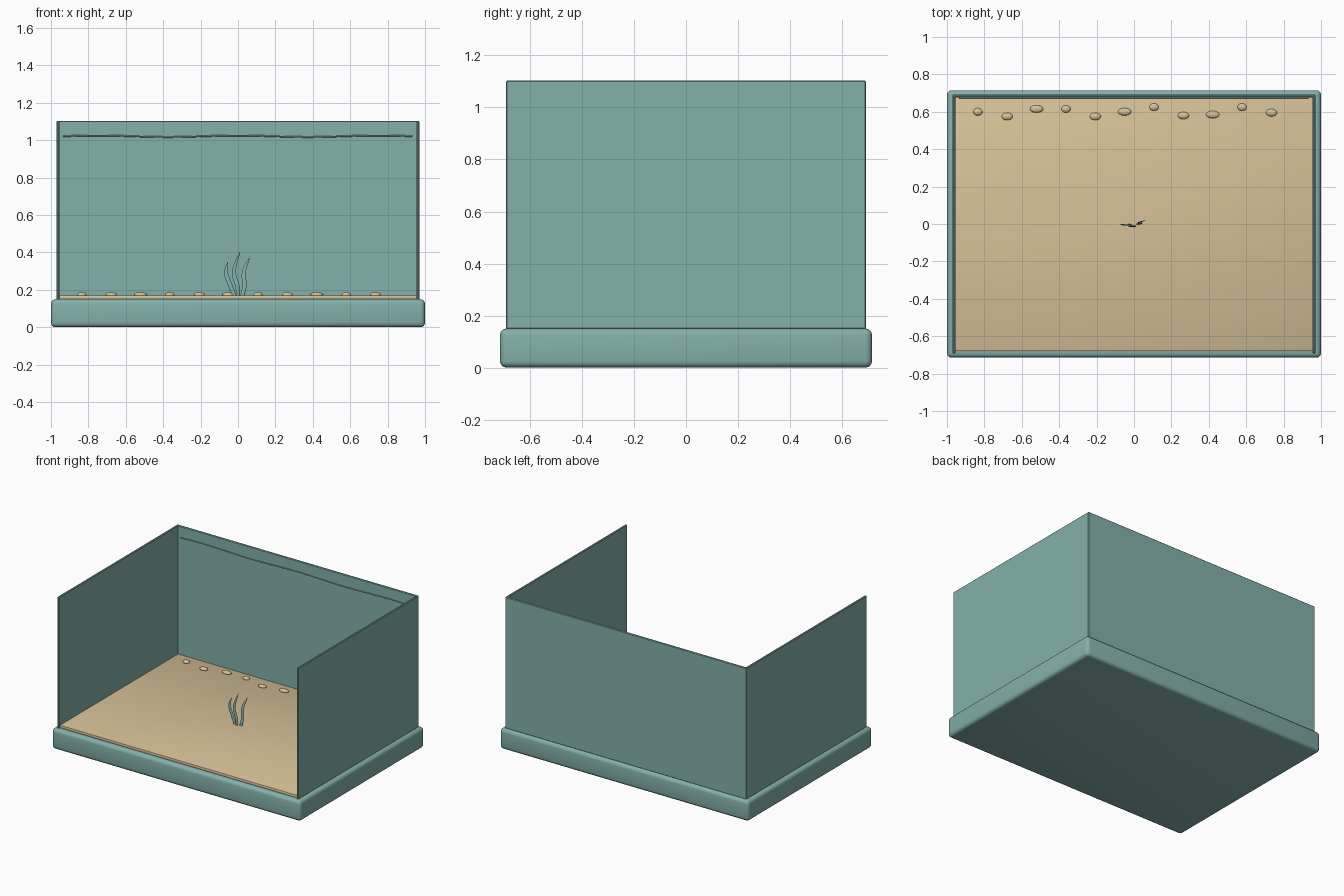
import bpy, bmesh, math
from mathutils import Vector

if "Cube" in bpy.data.objects:
    bpy.data.objects.remove(bpy.data.objects["Cube"])


def material(name, srgb):
    lin = [((c / 255 + 0.055) / 1.055) ** 2.4 for c in srgb]
    m = bpy.data.materials.new(name)
    m.diffuse_color = (*lin, 1)
    m.use_nodes = True
    m.node_tree.nodes["Principled BSDF"].inputs["Base Color"].default_value = m.diffuse_color
    return m


teal = material("teal", (132, 176, 170))
sand = material("sand", (215, 193, 152))


def make(name, bm, mat):
    me = bpy.data.meshes.new(name)
    bmesh.ops.recalc_face_normals(bm, faces=bm.faces)
    bm.to_mesh(me)
    bm.free()
    me.materials.append(mat)
    ob = bpy.data.objects.new(name, me)
    bpy.context.collection.objects.link(ob)
    bpy.ops.object.select_all(action='DESELECT')
    ob.select_set(True)
    bpy.context.view_layer.objects.active = ob
    bpy.ops.object.shade_smooth_by_angle(angle=math.radians(35))
    return ob


def box(name, lo, hi, mat, bevel, segments=1):
    bm = bmesh.new()
    bmesh.ops.create_cube(bm, size=1)
    for v in bm.verts:
        v.co = Vector([hi[i] if v.co[i] > 0 else lo[i] for i in range(3)])
    bmesh.ops.bevel(bm, geom=bm.edges[:], offset=bevel, segments=segments,
                    profile=0.5, affect='EDGES')
    return make(name, bm, mat)


def strip(name, points, half_sizes, mat, sides=8):
    """Elliptical tube: rings stacked along a path, sized (across, deep)."""
    bm = bmesh.new()
    rings = []
    for i, p in enumerate(points):
        a, b = points[max(i - 1, 0)], points[min(i + 1, len(points) - 1)]
        d = (b - a).normalized()
        across = Vector((d.z, 0, -d.x)).normalized()
        deep = d.cross(across)
        w, t = half_sizes[i]
        rings.append([bm.verts.new(p + across * w * math.cos(k * math.tau / sides)
                                   + deep * t * math.sin(k * math.tau / sides))
                      for k in range(sides)])
    for r, s in zip(rings, rings[1:]):
        for k in range(sides):
            n = (k + 1) % sides
            bm.faces.new((r[k], r[n], s[n], s[k]))
    bm.faces.new(rings[0])
    bm.faces.new(rings[-1])
    return make(name, bm, mat)


# Rounded base
box("base", (-1, -0.715, 0), (1, 0.715, 0.15), teal, 0.025, 4)

# Back and side panes, front left open
box("back_pane", (-0.97, 0.677, 0.148), (0.97, 0.692, 1.103), teal, 0.004)
for side, name in ((-1, "left_pane"), (1, "right_pane")):
    x = sorted((side * 0.955, side * 0.97))
    box(name, (x[0], -0.692, 0.148), (x[1], 0.692, 1.103), teal, 0.004)

# Sand bed
box("sand_bed", (-0.958, -0.68, 0.148), (0.958, 0.679, 0.17), sand, 0.005, 2)

# Row of pebbles along the back
pebble_y = (0.6, 0.575, 0.615, 0.615, 0.575, 0.6, 0.625, 0.58, 0.585, 0.625, 0.595)
for i, y in enumerate(pebble_y):
    bm = bmesh.new()
    bmesh.ops.create_uvsphere(bm, u_segments=16, v_segments=10, radius=1)
    r = (0.025, 0.03, 0.036)[i % 3]
    for v in bm.verts:
        v.co = Vector((v.co.x * r - 0.835 + i * 0.157, v.co.y * 0.02 + y,
                       v.co.z * 0.013 + 0.174))
    make("pebble", bm, sand)

# Wavy water line on the back pane
wave = [Vector((-0.935 + 1.867 * i / 48, 0.672,
                1.021 + 0.004 * math.cos((i / 48 * 1.867 - 0.935) * math.tau / 0.75)))
        for i in range(49)]
strip("water_line", wave, [(0.004, 0.004)] * 49, teal, 6)

# Curved plant blades: control points (x, y, z) smoothed with a spline
blades = (
    ((-0.018, -0.005, 0.165), (-0.04, -0.005, 0.22), (-0.064, -0.004, 0.29), (-0.053, 0, 0.352)),
    ((0.0, -0.012, 0.165), (-0.003, -0.014, 0.22), (-0.022, -0.012, 0.3), (0.011, -0.01, 0.405)),
    ((0.022, 0.0, 0.165), (0.034, 0.003, 0.22), (0.032, 0.01, 0.3), (0.063, 0.02, 0.374)),
)
for pts in blades:
    p = [Vector(c) for c in pts]
    p = [2 * p[0] - p[1]] + p + [2 * p[-1] - p[-2]]
    path = []
    for s in range(3):
        a, b, c, d = p[s:s + 4]
        for k in range(5 + (s == 2)):
            t = k / 5
            path.append(0.5 * (2 * b + (c - a) * t + (2 * a - 5 * b + 4 * c - d) * t * t
                               + (3 * b - a - 3 * c + d) * t ** 3))
    sizes = []
    for i in range(len(path)):
        t = i / (len(path) - 1)
        w = 0.0125 * (0.75 + 0.5 * t) * (1 - t ** 3) + 0.0006
        sizes.append((w, 0.004 * (1 - t) + 0.0006))
    strip("plant_blade", path, sizes, teal)
